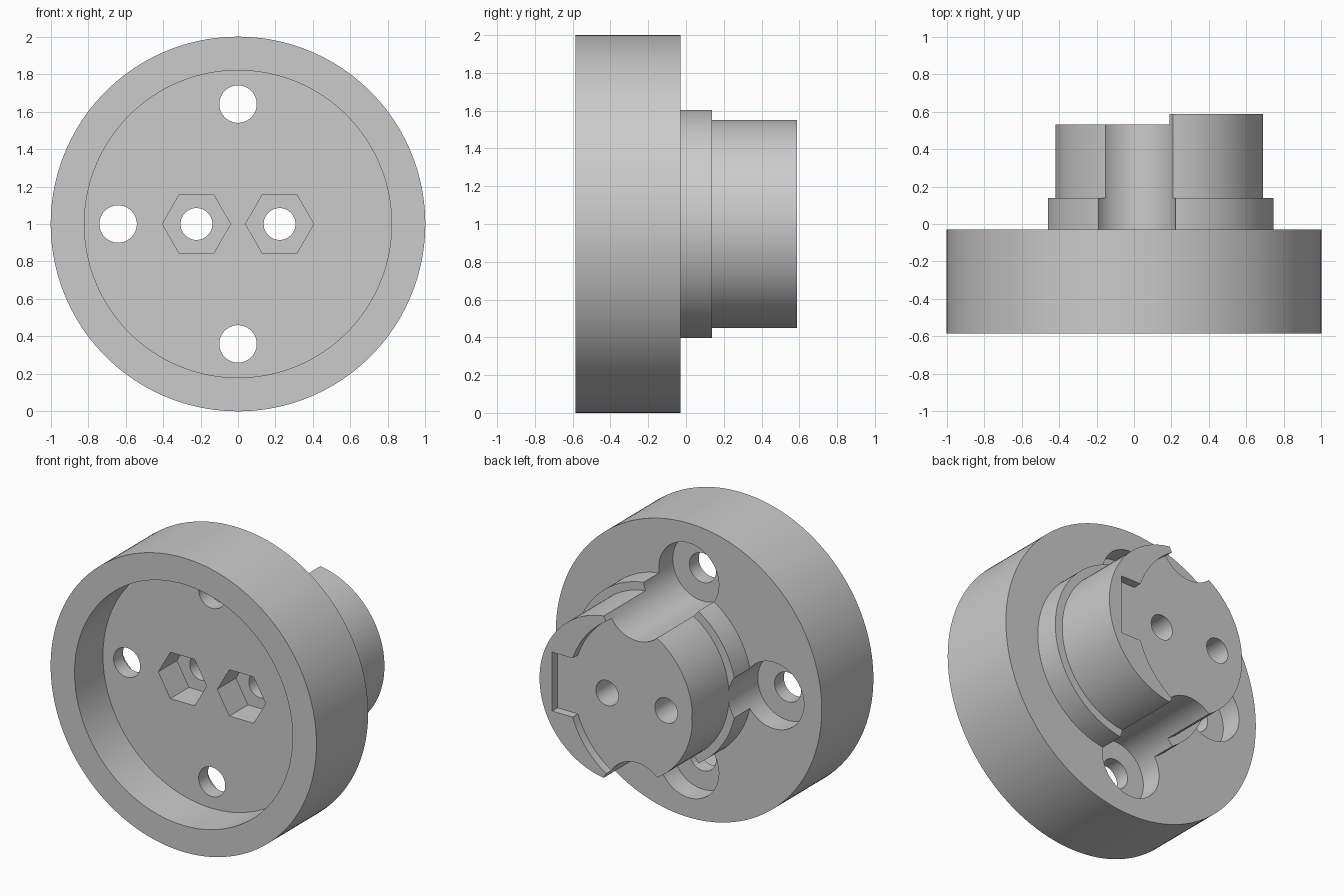
import bpy, math

if "Cube" in bpy.data.objects:
    bpy.data.objects.remove(bpy.data.objects["Cube"])

grey = bpy.data.materials.new("plain grey")
grey.diffuse_color = (0.6, 0.6, 0.6, 1)
grey.use_nodes = True
grey.node_tree.nodes["Principled BSDF"].inputs["Base Color"].default_value = grey.diffuse_color


def prism(name, x, z, r, y0, y1, sides=128):
    """Cylinder along y, centred on (x, z)."""
    bpy.ops.mesh.primitive_cylinder_add(
        vertices=sides, radius=r, depth=y1 - y0,
        location=(x, (y0 + y1) / 2, z), rotation=(math.pi / 2, 0, 0))
    ob = bpy.context.object
    ob.name = name
    bpy.ops.object.transform_apply()
    ob.data.materials.append(grey)
    return ob


def box(name, x0, x1, y0, y1, z0, z1):
    bpy.ops.mesh.primitive_cube_add(
        size=1, location=((x0 + x1) / 2, (y0 + y1) / 2, (z0 + z1) / 2))
    ob = bpy.context.object
    ob.name = name
    ob.scale = (x1 - x0, y1 - y0, z1 - z0)
    bpy.ops.object.transform_apply()
    ob.data.materials.append(grey)
    return ob


def combine(target, tool, operation):
    """Apply a boolean and remove the tool."""
    mod = target.modifiers.new("bool", 'BOOLEAN')
    mod.operation, mod.object, mod.solver = operation, tool, 'EXACT'
    tool.hide_render = True
    bpy.context.view_layer.objects.active = target
    bpy.ops.object.modifier_apply(modifier=mod.name)
    bpy.data.objects.remove(tool, do_unlink=True)


# Round base with a shallow cup in the front
body = prism("flanged_hub", 0, 1, 1.0, -0.585, -0.03, 160)
combine(body, prism("cup_cutter", 0, 1, 0.82, -0.8, -0.28), 'DIFFERENCE')

# Off-centre hub, lowered face leaving a crescent rim with a slot
hub = prism("hub", 0.135, 1, 0.555, -0.12, 0.588)
combine(hub, prism("face_cutter", -0.135, 1, 0.61, 0.53, 0.8), 'DIFFERENCE')
combine(hub, box("slot_cutter", 0.2, 0.595, 0.53, 0.8, 0.8, 1.2), 'DIFFERENCE')

# Collar step between base and hub
combine(body, prism("collar", 0.135, 1, 0.61, -0.1, 0.138), 'UNION')
combine(body, hub, 'UNION')

# Three screw holes with wide clearance channels from the back
for x, z in ((0, 1.64), (0, 0.36), (-0.64, 1)):
    combine(body, prism("channel_cutter", x, z, 0.226, -0.18, 0.9, 64), 'DIFFERENCE')
    combine(body, prism("screw_cutter", x, z, 0.1, -0.7, 0.0, 48), 'DIFFERENCE')

# Two hexagonal nut pockets with bolt holes through the hub
for x in (-0.222, 0.222):
    nut = prism("nut_cutter", 0, 0, 0.182, -0.5, -0.08, 6)
    nut.rotation_euler.y = math.pi / 6  # points face sideways
    nut.location = (x, 0, 1)
    bpy.context.view_layer.update()
    combine(body, nut, 'DIFFERENCE')
    combine(body, prism("bolt_cutter", x, 1, 0.085, -0.7, 0.9, 48), 'DIFFERENCE')

bpy.ops.object.select_all(action='DESELECT')
body.select_set(True)
bpy.context.view_layer.objects.active = body
bpy.ops.object.shade_smooth_by_angle(angle=math.radians(30))
